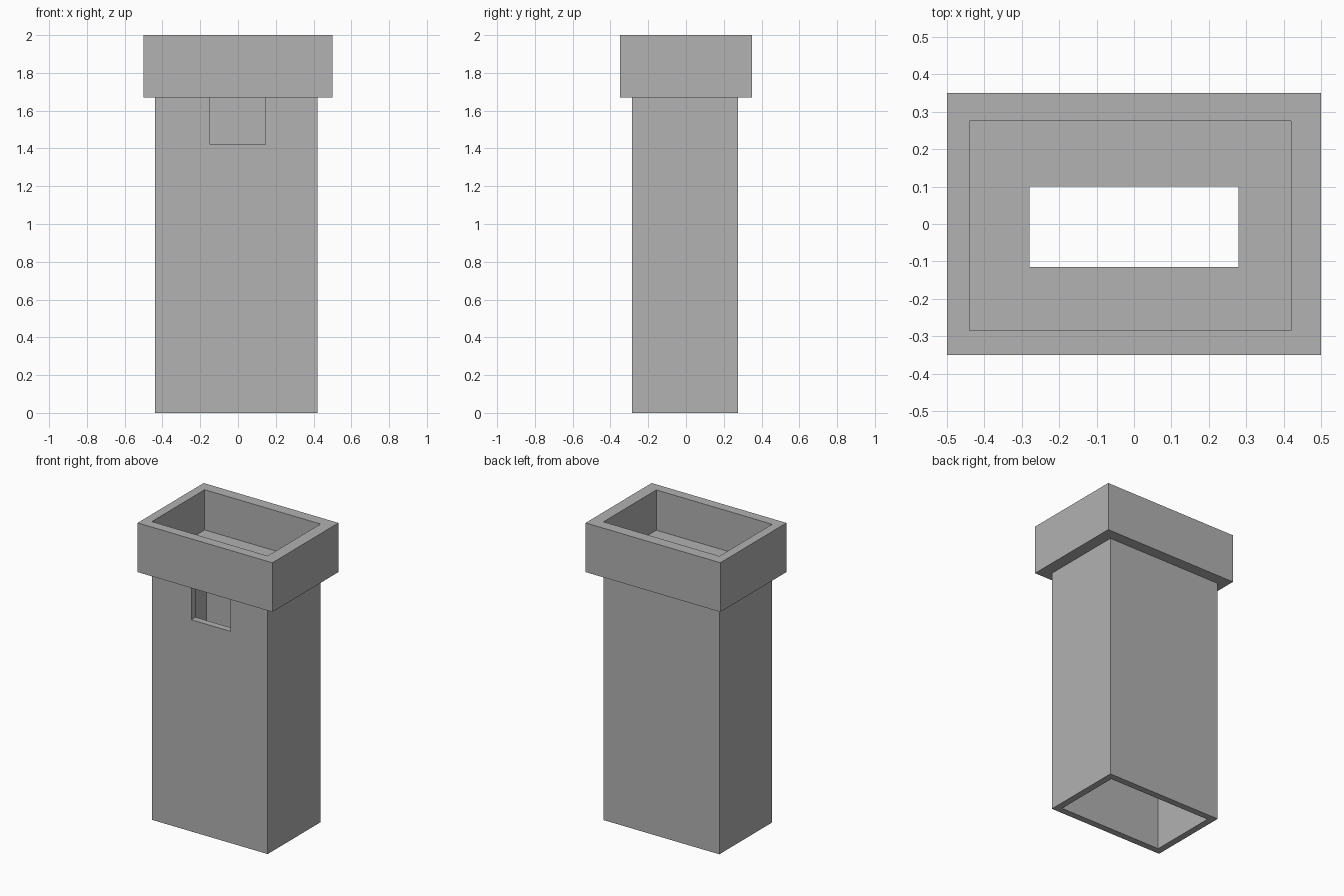
import bpy
from mathutils import Vector

default = bpy.data.objects.get("Cube")
if default:
    bpy.data.objects.remove(default, do_unlink=True)

stone = bpy.data.materials.new("stone_grey")
stone.use_nodes = True
GREY = (0.445, 0.445, 0.445, 1)
stone.diffuse_color = GREY
stone.node_tree.nodes["Principled BSDF"].inputs["Base Color"].default_value = GREY


def box(name, low, high, cutter=False):
    """Axis-aligned box between two corners."""
    low, high = Vector(low), Vector(high)
    bpy.ops.mesh.primitive_cube_add(size=1, location=(low + high) / 2)
    obj = bpy.context.object
    obj.name = name
    obj.scale = high - low
    bpy.ops.object.transform_apply(location=True, rotation=False, scale=True)
    obj.data.materials.append(stone)
    if cutter:
        obj.hide_render = True
        obj.hide_set(True)
    return obj


def cut(obj, *cutters):
    """Subtract each cutter, then remove it."""
    bpy.context.view_layer.objects.active = obj
    for tool in cutters:
        mod = obj.modifiers.new("cut", 'BOOLEAN')
        mod.operation = 'DIFFERENCE'
        mod.solver = 'EXACT'
        mod.object = tool
        bpy.ops.object.modifier_apply(modifier=mod.name)
        bpy.data.objects.remove(tool, do_unlink=True)


# Shaft footprint, wall thickness and the main heights
LEFT, RIGHT, FRONT, BACK = -0.44, 0.42, -0.285, 0.275
WALL = 0.045
CAP_Z, FLOOR_Z, TOP_Z = 1.67, 1.73, 2.0

# Hollow shaft with a window under the cap
shaft = box("shaft", (LEFT, FRONT, 0), (RIGHT, BACK, CAP_Z))
cut(shaft,
    box("shaft_hollow", (LEFT + WALL, FRONT + WALL, -0.1),
        (RIGHT - WALL, BACK - WALL, CAP_Z + 0.1), True),
    box("window", (-0.147, FRONT - 0.1, 1.42), (0.145, FRONT + 0.1, CAP_Z + 0.1), True))

# Tray-shaped cap with a slot through its floor
cap = box("cap", (-0.5, -0.35, CAP_Z), (0.5, 0.35, TOP_Z))
cut(cap,
    box("cap_recess", (LEFT, FRONT, FLOOR_Z), (RIGHT, BACK, TOP_Z + 0.1), True),
    box("floor_slot", (-0.28, -0.115, CAP_Z - 0.1), (0.28, 0.1, FLOOR_Z + 0.1), True))
